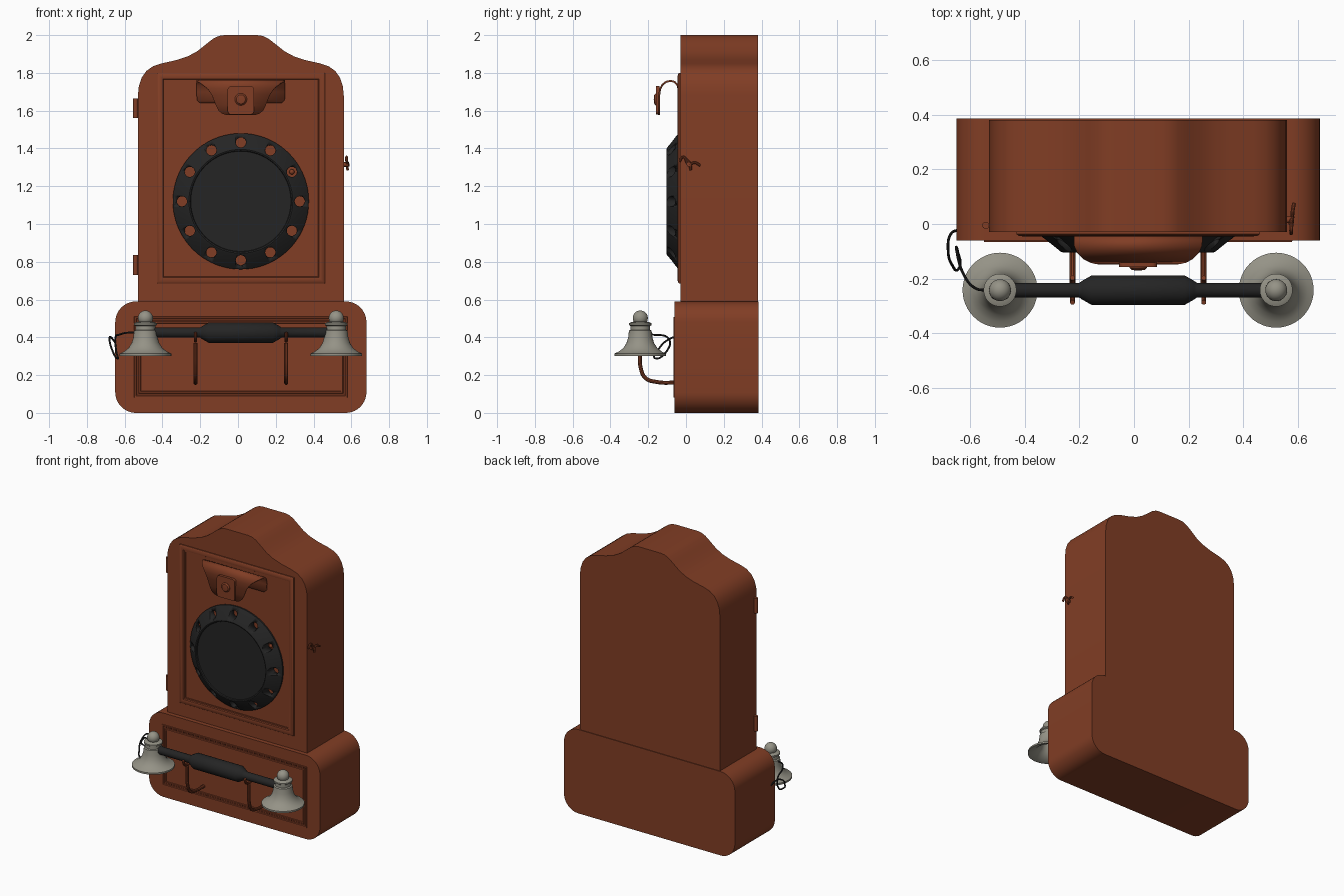
import bpy
import bmesh
from math import sin, cos, pi, radians
from mathutils import Matrix, Vector

cube = bpy.data.objects.get("Cube")
if cube:
    bpy.data.objects.remove(cube, do_unlink=True)

CX = 0.015  # centre line of the case


def material(name, rgb):
    m = bpy.data.materials.new(name)
    m.use_nodes = True
    m.diffuse_color = (*rgb, 1)
    bsdf = next(n for n in m.node_tree.nodes if n.type == 'BSDF_PRINCIPLED')
    bsdf.inputs["Base Color"].default_value = (*rgb, 1)
    return m


WOOD = material("red brown wood", (0.22, 0.047, 0.018))
BLACK = material("black enamel", (0.018, 0.018, 0.018))
METAL = material("warm grey metal", (0.30, 0.29, 0.24))


def smooth(ob, angle=35):
    bpy.ops.object.select_all(action='DESELECT')
    ob.select_set(True)
    bpy.context.view_layer.objects.active = ob
    bpy.ops.object.shade_smooth_by_angle(angle=radians(angle))


def make(name, bm, mat):
    bmesh.ops.recalc_face_normals(bm, faces=bm.faces)
    me = bpy.data.meshes.new(name)
    bm.to_mesh(me)
    bm.free()
    me.materials.append(mat)
    ob = bpy.data.objects.new(name, me)
    bpy.context.collection.objects.link(ob)
    smooth(ob)
    return ob


def prism(name, outline, y0, y1, mat):
    """Extrude an x-z outline along y."""
    bm = bmesh.new()
    face = bm.faces.new([bm.verts.new((x, y0, z)) for x, z in outline])
    new = bmesh.ops.extrude_face_region(bm, geom=[face])["geom"]
    verts = [v for v in new if isinstance(v, bmesh.types.BMVert)]
    bmesh.ops.translate(bm, verts=verts, vec=(0, y1 - y0, 0))
    return make(name, bm, mat)


def lathe(name, profile, mat, matrix, steps=48):
    """Revolve an (r, height) profile; the matrix places the axis."""
    bm = bmesh.new()
    verts = [bm.verts.new((r, 0, h)) for r, h in profile]
    edges = [bm.edges.new(p) for p in zip(verts, verts[1:])]
    bmesh.ops.spin(bm, geom=verts + edges, cent=(0, 0, 0), axis=(0, 0, 1),
                   angle=2 * pi, steps=steps, use_merge=True)
    bmesh.ops.remove_doubles(bm, verts=bm.verts, dist=1e-5)
    bm.transform(matrix)
    return make(name, bm, mat)


def rounded_rect(cx, cz, w, h, r, n=10):
    pts = []
    for k, (sx, sz) in enumerate([(1, 1), (-1, 1), (-1, -1), (1, -1)]):
        for i in range(n + 1):
            a = pi / 2 * (k + i / n)
            pts.append((cx + sx * (w / 2 - r) + r * cos(a),
                        cz + sz * (h / 2 - r) + r * sin(a)))
    return pts


def moulding(name, half_w, z0, z1, rings):
    """Mitred rectangular frame; rings are (inset, y) steps."""
    bm = bmesh.new()
    loops = []
    for d, y in rings:
        w = half_w - d
        loops.append([bm.verts.new((CX + x, y, z)) for x, z in
                      [(-w, z0 + d), (w, z0 + d), (w, z1 - d), (-w, z1 - d)]])
    for a, b in zip(loops, loops[1:]):
        for i in range(4):
            j = (i + 1) % 4
            bm.faces.new((a[i], a[j], b[j], b[i]))
    return make(name, bm, WOOD)


def tube(name, pts, radius, mat):
    """Smooth round wire through the points."""
    cu = bpy.data.curves.new(name, 'CURVE')
    cu.dimensions = '3D'
    cu.bevel_depth, cu.bevel_resolution, cu.resolution_u = radius, 3, 8
    cu.use_fill_caps = True
    sp = cu.splines.new('BEZIER')
    sp.bezier_points.add(len(pts) - 1)
    for bp, p in zip(sp.bezier_points, pts):
        bp.co = p
        bp.handle_left_type = bp.handle_right_type = 'AUTO'
    cu.materials.append(mat)
    ob = bpy.data.objects.new(name, cu)
    bpy.context.collection.objects.link(ob)
    bpy.ops.object.select_all(action='DESELECT')
    ob.select_set(True)
    bpy.context.view_layer.objects.active = ob
    bpy.ops.object.convert(target='MESH')
    smooth(bpy.context.object)


def ball_profile(r, h, n=10):
    return [(r * cos(a), h + r * sin(a))
            for a in [-pi / 2 + pi * i / n for i in range(n + 1)]]


FORWARD = Matrix.Rotation(pi / 2, 4, 'X')   # lathe axis z -> -y
SIDEWAYS = Matrix.Rotation(pi / 2, 4, 'Y')  # lathe axis z -> +x

# Case: shaped upper cabinet on a wider rounded base
half = [(0.545, 0.55), (0.545, 1.68), (0.54, 1.73), (0.525, 1.775), (0.5, 1.81),
        (0.465, 1.835), (0.42, 1.85), (0.34, 1.868), (0.28, 1.888), (0.23, 1.915),
        (0.18, 1.955), (0.145, 1.982), (0.115, 1.996), (0.085, 2.0)]
outline = [(CX + x, z) for x, z in half] + [(CX - x, z) for x, z in reversed(half)]
prism("upper_cabinet", outline, -0.03, 0.38, WOOD)
prism("base_cabinet", rounded_rect(CX, 0.295, 1.33, 0.59, 0.11), -0.06, 0.385, WOOD)

# Frames on the door and the base
moulding("door_moulding", 0.445, 0.685, 1.8,
         [(0, -0.028), (0, -0.037), (0.008, -0.043), (0.022, -0.045),
          (0.032, -0.042), (0.036, -0.035), (0.045, -0.035), (0.045, -0.028)])
moulding("base_moulding", 0.565, 0.08, 0.51,
         [(0, -0.058), (0.002, -0.065), (0.01, -0.065), (0.014, -0.061),
          (0.022, -0.061), (0.026, -0.066), (0.034, -0.066), (0.036, -0.058)])

# Dial with a ring of finger holes
dial = lathe("dial", [(0, 0.025), (0.36, 0.025), (0.36, 0.04), (0.285, 0.1),
                      (0.275, 0.104), (0.268, 0.102), (0.265, 0.094), (0, 0.094)],
             BLACK, Matrix.Translation((CX, 0, 1.12)) @ FORWARD, 72)
bm = bmesh.new()
for i in range(12):
    a = i * pi / 6
    bmesh.ops.create_cone(
        bm, cap_ends=True, segments=24, radius1=0.027, radius2=0.027, depth=0.4,
        matrix=Matrix.Translation((CX + 0.312 * cos(a), 0, 1.12 + 0.312 * sin(a))) @ FORWARD)
cutter = make("finger_hole_cutter", bm, BLACK)
cutter.hide_render = True
cutter.hide_viewport = True
cut = dial.modifiers.new("finger_holes", 'BOOLEAN')
cut.object, cut.operation, cut.solver = cutter, 'DIFFERENCE', 'EXACT'
stop_at = Vector((CX + 0.27, -0.04, 1.12 + 0.156))
lathe("dial_stop", ball_profile(0.014, 0), WOOD, Matrix.Translation(stop_at), 12)

# Curved bracket above the dial: (y, z, half width) along the bent sheet
path = [(-0.036, 1.64, 0.215), (-0.036, 1.655, 0.232), (-0.036, 1.70, 0.235),
        (-0.045, 1.735, 0.235), (-0.06, 1.752, 0.235), (-0.08, 1.758, 0.234),
        (-0.105, 1.753, 0.222), (-0.125, 1.737, 0.2), (-0.137, 1.715, 0.175),
        (-0.142, 1.68, 0.152), (-0.143, 1.63, 0.133), (-0.143, 1.6, 0.118),
        (-0.143, 1.585, 0.1), (-0.143, 1.578, 0.08)]
bm = bmesh.new()
rows = [[bm.verts.new((CX + s * w, y, z)) for s in (-1, 1)] for y, z, w in path]
for a, b in zip(rows, rows[1:]):
    bm.faces.new((a[0], a[1], b[1], b[0]))
bracket = make("bracket", bm, WOOD)
thick = bracket.modifiers.new("thickness", 'SOLIDIFY')
thick.thickness, thick.offset = 0.01, 0
prism("bracket_plate", rounded_rect(CX, 1.655, 0.14, 0.15, 0.02, 5), -0.158, -0.14, WOOD)
lathe("bracket_button", [(0.032, 0.15), (0.032, 0.16), (0.024, 0.168), (0, 0.171)],
      WOOD, Matrix.Translation((CX, 0, 1.66)) @ FORWARD, 32)

# Hinges on one side, small catch on the other
for name, z in (("lower_hinge", 0.73), ("upper_hinge", 1.56)):
    lathe(name, [(0, 0), (0.013, 0), (0.013, 0.105), (0, 0.105)], WOOD,
          Matrix.Translation((-0.542, -0.005, z)), 16)
lathe("catch_post", [(0, 0), (0.012, 0), (0.012, 0.03), (0, 0.03)], WOOD,
      Matrix.Translation((0.555, 0.015, 1.315)) @ SIDEWAYS, 12)
tube("catch_hook", [(0.575, -0.035, 1.33), (0.575, -0.015, 1.355), (0.578, 0.015, 1.315),
                    (0.58, 0.045, 1.325), (0.585, 0.075, 1.31)], 0.007, WOOD)
tube("catch_lever", [(0.572, 0.0, 1.345), (0.578, 0.02, 1.32), (0.58, 0.025, 1.285)],
     0.007, WOOD)

# Handset bar with a thick tapered grip
BAR = Vector((CX, -0.242, 0.425))
lathe("handset_bar", [(0, -0.47), (0.027, -0.47), (0.027, -0.215), (0.034, -0.205),
                      (0.054, -0.17), (0.054, 0.17), (0.034, 0.205), (0.027, 0.215),
                      (0.027, 0.47), (0, 0.47)],
      BLACK, Matrix.Translation(BAR) @ SIDEWAYS, 32)

# Flared hollow bells, each with a ball on top
bell = [(0, 0.4), (0.035, 0.4), (0.055, 0.35), (0.09, 0.32), (0.13, 0.302),
        (0.137, 0.302), (0.137, 0.314), (0.115, 0.324), (0.09, 0.343), (0.073, 0.37),
        (0.064, 0.4), (0.06, 0.435), (0.052, 0.44), (0.052, 0.46), (0.06, 0.465),
        (0.06, 0.475), (0.045, 0.482), (0, 0.485)]
for side, s in (("left", 1), ("right", -1)):
    at = Matrix.Translation((CX + s * 0.505, BAR.y, 0))
    lathe(side + "_bell", bell, METAL, at)
    lathe(side + "_bell_ball", ball_profile(0.04, 0.502, 14), METAL, at, 28)
    # Hook rising from the base to a cradle around the bar
    x = CX + s * 0.24
    tube(side + "_hook", [(x, -0.05, 0.16), (x, -0.15, 0.163), (x, -0.215, 0.185),
                          (x, -0.24, 0.24), (x, -0.244, 0.31), (x, -0.244, 0.37)],
         0.011, WOOD)
    tube(side + "_cradle", [(x, BAR.y + 0.045 * cos(a), BAR.z + 0.045 * sin(a))
                            for a in [pi + pi * i / 6 for i in range(7)]], 0.009, WOOD)

# Looped cord from the bell to the base
tube("cord", [(-0.53, -0.242, 0.425), (-0.58, -0.235, 0.425), (-0.625, -0.18, 0.415),
              (-0.65, -0.09, 0.39), (-0.645, -0.1, 0.33), (-0.642, -0.165, 0.29),
              (-0.665, -0.15, 0.33), (-0.68, -0.09, 0.39), (-0.672, -0.04, 0.4),
              (-0.642, -0.02, 0.36)], 0.005, BLACK)
